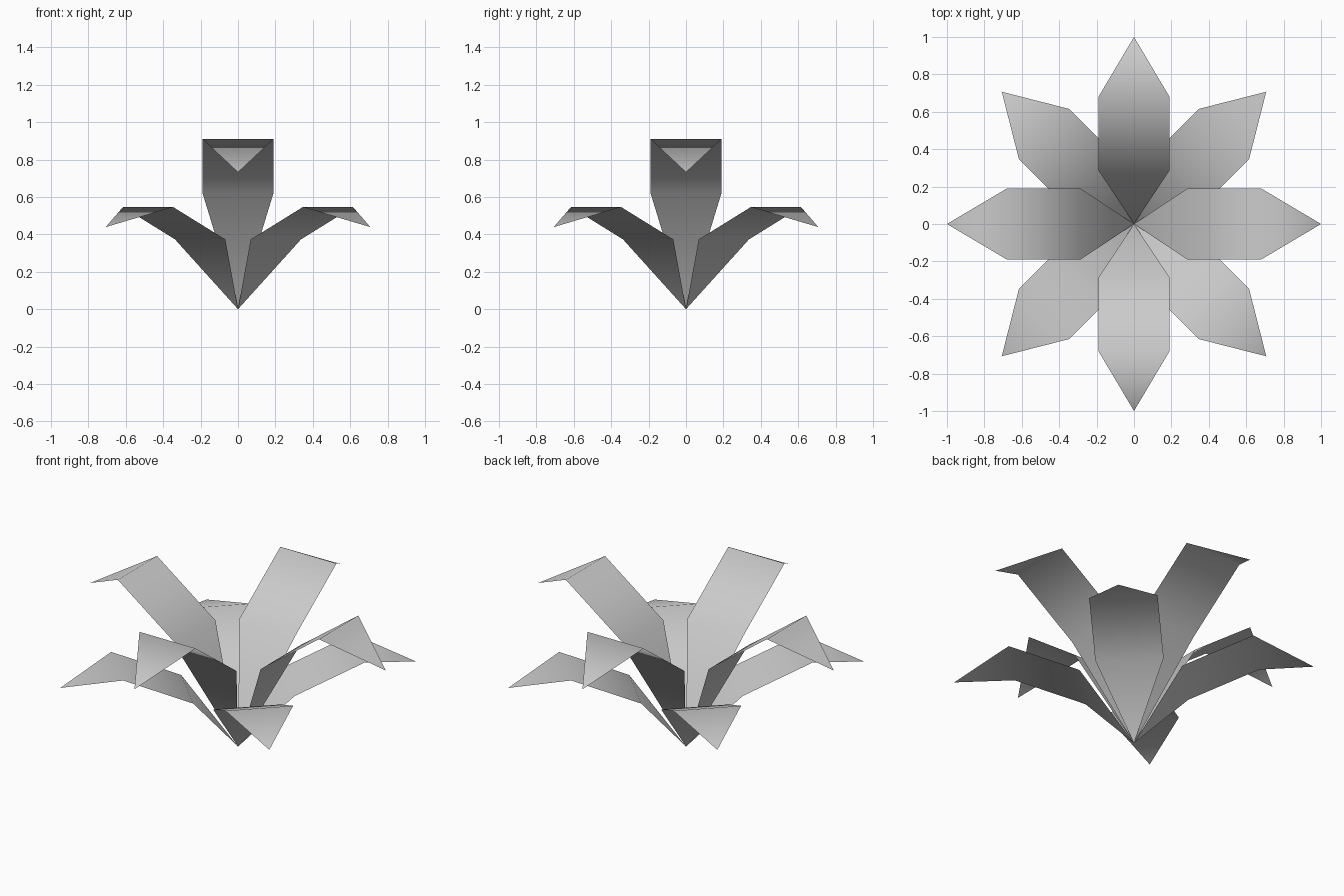
import bpy
import math

if "Cube" in bpy.data.objects:
    bpy.data.objects.remove(bpy.data.objects["Cube"])

# Petal outline: distance from centre, half width, height
PROFILE = [(0.0, 0.0, 0.0), (0.286, 0.19, 0.622), (0.68, 0.19, 0.91), (1.0, 0.0, 0.732)]


def petal(name, angle, height_scale):
    """Thin leaf: pointed base, straight body and drooping pointed tip."""
    base, low, high, tip = [(r, w, z * height_scale) for r, w, z in PROFILE]
    verts = [base]
    for r, w, z in (low, high):
        verts += [(r, -w, z), (r, w, z)]
    verts.append(tip)
    faces = [(0, 1, 2), (1, 3, 4, 2), (3, 5, 4)]
    mesh = bpy.data.meshes.new(name)
    mesh.from_pydata(verts, [], faces)
    for poly in mesh.polygons:
        poly.use_smooth = True
    obj = bpy.data.objects.new(name, mesh)
    obj.rotation_euler.z = angle
    bpy.context.collection.objects.link(obj)


# Four tall petals on the axes, four low ones on the diagonals
for i in range(4):
    petal(f"tall_petal_{i + 1}", math.radians(90 * i), 1.0)
    petal(f"low_petal_{i + 1}", math.radians(90 * i + 45), 0.6)
